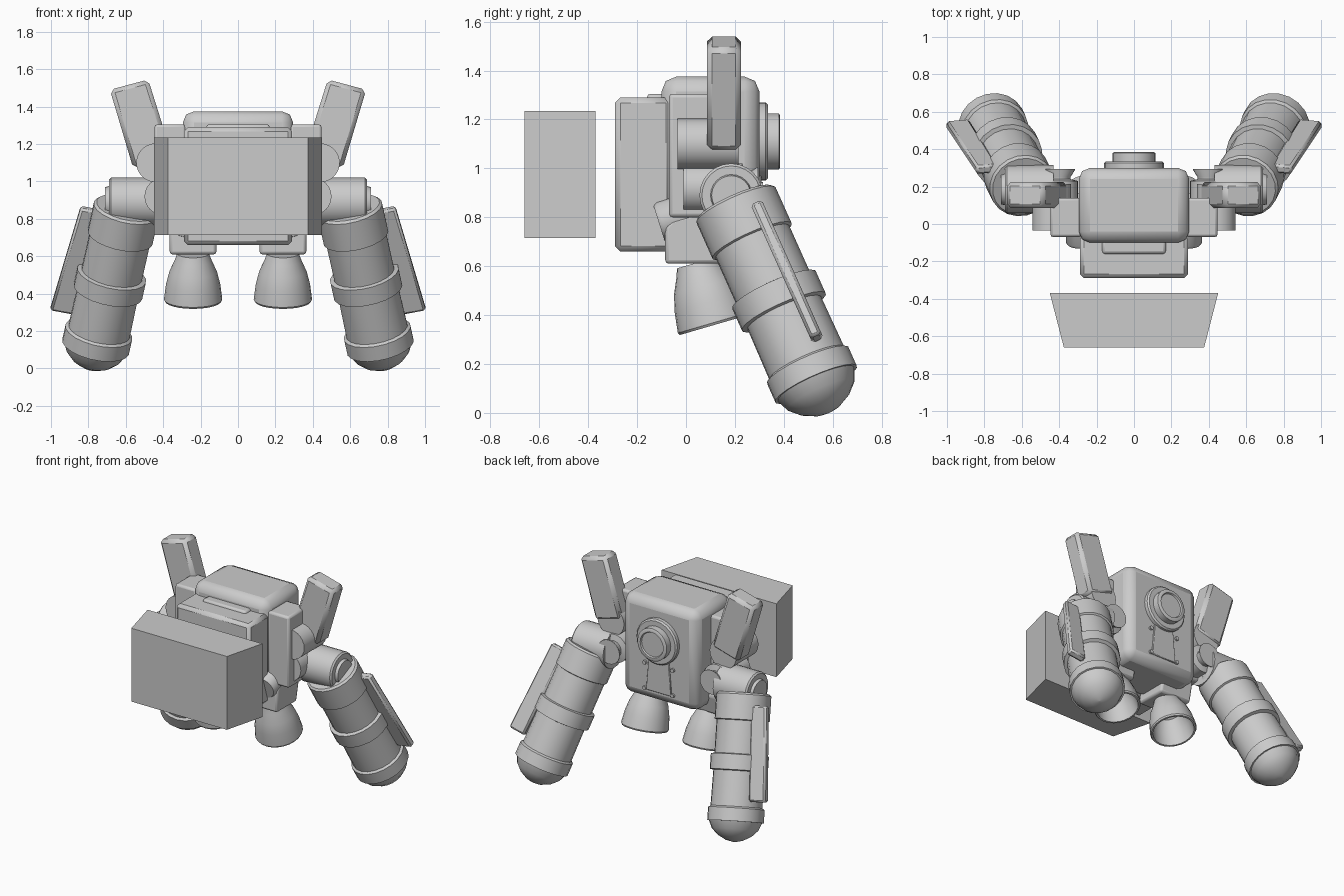
import bpy, bmesh, math
from mathutils import Vector

old = bpy.data.objects.get("Cube")
if old:
    bpy.data.objects.remove(old, do_unlink=True)

grey = bpy.data.materials.new("plain_grey")
grey.use_nodes = True
COLOUR = (0.6, 0.6, 0.6, 1)
grey.diffuse_color = COLOUR
grey.node_tree.nodes["Principled BSDF"].inputs["Base Color"].default_value = COLOUR


def finish(name, bm, bevel=0, segments=2):
    """Turn a bmesh into a shaded object with an optional bevel."""
    bmesh.ops.remove_doubles(bm, verts=bm.verts, dist=0.0001)
    bmesh.ops.recalc_face_normals(bm, faces=bm.faces)
    mesh = bpy.data.meshes.new(name)
    bm.to_mesh(mesh)
    bm.free()
    mesh.materials.append(grey)
    ob = bpy.data.objects.new(name, mesh)
    bpy.context.collection.objects.link(ob)
    if bevel:
        mod = ob.modifiers.new("Bevel", 'BEVEL')
        mod.width, mod.segments = bevel, segments
        mod.limit_method = 'ANGLE'
    bpy.ops.object.select_all(action='DESELECT')
    ob.select_set(True)
    bpy.context.view_layer.objects.active = ob
    bpy.ops.object.shade_smooth_by_angle(angle=math.radians(35))
    return ob


def prism(name, ring_a, ring_b, bevel=0, segments=2):
    """Solid between two matching outlines."""
    bm = bmesh.new()
    a = [bm.verts.new(p) for p in ring_a]
    b = [bm.verts.new(p) for p in ring_b]
    bm.faces.new(a)
    bm.faces.new(b)
    for i in range(len(a)):
        j = (i + 1) % len(a)
        bm.faces.new((a[i], a[j], b[j], b[i]))
    return finish(name, bm, bevel, segments)


def box(name, x, y, z, bevel=0, segments=2):
    rings = [[(px, y[i], z[j]) for i, j in ((0, 0), (1, 0), (1, 1), (0, 1))] for px in x]
    return prism(name, *rings, bevel, segments)


def lathe(name, origin, axis, profile, steps=20):
    """Spin (distance along axis, radius) pairs around an axis."""
    axis = Vector(axis).normalized()
    u = axis.orthogonal().normalized()
    v = axis.cross(u)
    bm = bmesh.new()
    rings = []
    for t, r in profile:
        rings.append([bm.verts.new(Vector(origin) + axis * t + (u * math.cos(a) + v * math.sin(a)) * r)
                      for a in (math.tau * k / steps for k in range(steps))])
    for a, b in zip(rings, rings[1:]):
        for k in range(steps):
            n = (k + 1) % steps
            bm.faces.new((a[k], a[n], b[n], b[k]))
    bm.faces.new(rings[0])
    bm.faces.new(rings[-1])
    return finish(name, bm)


# Main body and chest
box("body", (-0.295, 0.295), (-0.1, 0.3), (0.665, 1.375), 0.06, 2)
box("chest", (-0.29, 0.29), (-0.29, -0.06), (0.66, 1.29), 0.022, 1)
box("chest_top_bar", (-0.17, 0.17), (-0.16, -0.08), (1.26, 1.305), 0.015)

# Detached front block, narrower at the front
prism("front_block",
      [(-0.375, -0.66, 0.715), (0.375, -0.66, 0.715), (0.375, -0.66, 1.235), (-0.375, -0.66, 1.235)],
      [(-0.45, -0.37, 0.715), (0.45, -0.37, 0.715), (0.45, -0.37, 1.235), (-0.45, -0.37, 1.235)])

# Back port and the panel below it
lathe("back_port", (0, 0.28, 1.11), (0, 1, 0),
      [(0, 0.16), (0.045, 0.16), (0.055, 0.15), (0.055, 0.115), (0.1, 0.115), (0.105, 0.105), (0.105, 0.09), (0.095, 0.085)], 24)
prism("back_panel",
      [(-0.1, 0.29, 0.74), (0.1, 0.29, 0.74), (0.08, 0.29, 0.97), (-0.08, 0.29, 0.97)],
      [(-0.1, 0.308, 0.74), (0.1, 0.308, 0.74), (0.08, 0.308, 0.97), (-0.08, 0.308, 0.97)], 0.004, 1)
for x in (-0.11, 0.11):
    for z in (0.75, 0.93):
        lathe("panel_bolt", (x, 0.29, z), (0, 1, 0), [(0, 0.014), (0.025, 0.014)], 8)

d = Vector((0.2, 0.4, -0.894)).normalized()
for s, side in ((1, "left"), (-1, "right")):
    def flip(p):
        return (p[0] * s, p[1], p[2])

    # Side block with its two round pivots
    box(side + "_side_block", (0.28 * s, 0.447 * s), (-0.07, 0.14), (0.8, 1.305), 0.015)
    lathe(side + "_wing_pivot", flip((0.44, -0.035, 1.1)), (0, 1, 0), [(0, 0.104), (0.25, 0.104)], 24)
    lathe(side + "_shoulder_pivot", flip((0.4, -0.01, 0.92)), (0, 1, 0),
          [(0, 0.1), (0.24, 0.1), (0.25, 0.06), (0.26, 0.06), (0.3, 0.085), (0.305, 0.085)], 24)

    # Upright wing
    outline = [(0.48, 1.545), (0.685, 1.49), (0.56, 1.07), (0.35, 1.13)]
    prism(side + "_wing", *[[flip((x, y, z)) for x, z in outline] for y in (0.085, 0.225)], 0.022, 1)

    # Shoulder barrel
    lathe(side + "_shoulder", flip((0.43, 0.185, 0.89)), (s, 0, 0),
          [(0, 0.13), (0.25, 0.13), (0.26, 0.12), (0.26, 0.085), (0.28, 0.08)], 24)

    # Banded arm tube with a domed end
    top = Vector((0.595, 0.2, 0.86))
    lathe(side + "_arm", flip(top), flip(d),
          [(0, 0.165), (0.012, 0.178), (0.175, 0.178), (0.18, 0.165), (0.395, 0.165),
           (0.4, 0.188), (0.5, 0.188), (0.505, 0.165), (0.735, 0.168), (0.745, 0.183), (0.83, 0.183),
           (0.83, 0.172), (0.88, 0.15), (0.92, 0.11), (0.95, 0.055), (0.962, 0.001)])

    # Fin along the outside of the arm
    e = (Vector((1, 0, 0)) - d * d.x).normalized()
    f = Vector((0, 0.913, 0.408))
    fin = [(0.08, 0.12), (0.08, 0.235), (0.7, 0.275), (0.7, 0.15)]
    prism(side + "_arm_fin",
          *[[flip(top + d * t + e * r + f * w) for t, r in fin] for w in (0.055, 0.105)], 0.012, 1)

    # Hip block, hip roller and thruster bell
    hip = [(-0.085, 0.61), (-0.085, 0.76), (-0.06, 0.79), (0.12, 0.84), (0.17, 0.75), (0.14, 0.61)]
    prism(side + "_hip", *[[flip((x, y, z)) for y, z in hip] for x in (0.115, 0.365)], 0.015)
    lathe(side + "_hip_roller", flip((0.28, -0.11, 0.775)), (0, 0.95, 0.3),
          [(0, 0.075), (0.015, 0.085), (0.2, 0.085)])
    lathe(side + "_thruster", flip((0.24, 0.045, 0.615)), (0, 0.28, -0.96),
          [(0, 0.085), (0.04, 0.1), (0.1, 0.127), (0.17, 0.145), (0.255, 0.156), (0.265, 0.15),
           (0.265, 0.138), (0.17, 0.125), (0.08, 0.09), (0.05, 0.03)], 24)
